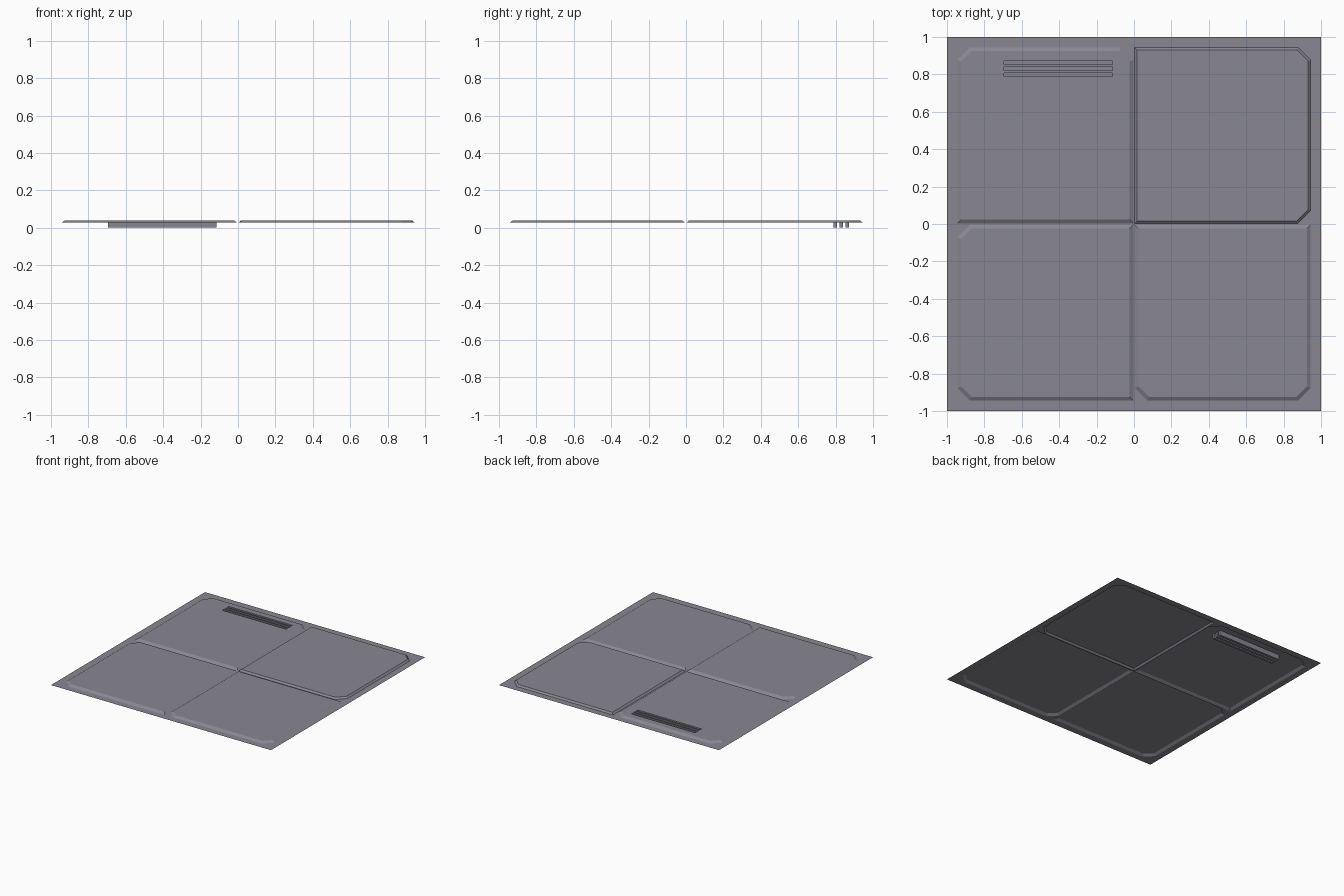
import bpy, bmesh, math
from mathutils import Matrix, Vector

if "Cube" in bpy.data.objects:
    bpy.data.objects.remove(bpy.data.objects["Cube"])

BASE_Z, TOP_Z, FLOOR_Z = 0.027, 0.040, 0.0
EDGE, GAP, CHAMFER = 0.945, 0.003, 0.068

grey = bpy.data.materials.new("panel grey")
grey.diffuse_color = (0.25, 0.245, 0.285, 1.0)
grey.use_nodes = True
grey.node_tree.nodes["Principled BSDF"].inputs["Base Color"].default_value = grey.diffuse_color


def outline(inset, turns):
    """Panel outline with two cut corners, turned about the centre."""
    x0, x1 = -EDGE + inset, -GAP - inset
    y0, y1 = GAP + inset, EDGE - inset
    c = CHAMFER - inset * (2 - math.sqrt(2))
    pts = [(x0, y0), (x1, y0), (x1, y1 - c), (x1 - c, y1), (x0 + c, y1), (x0, y1 - c)]
    rot = Matrix.Rotation(-turns * math.pi / 2, 2)
    return [rot @ Vector(p) for p in pts]


def rect(x0, x1, y0, y1):
    return [(x0, y0), (x1, y0), (x1, y1), (x0, y1)]


def ring(bm, pts, z):
    verts = [bm.verts.new((p[0], p[1], z)) for p in pts]
    edges = [bm.edges.new((v, verts[(i + 1) % len(verts)])) for i, v in enumerate(verts)]
    return verts, edges


def bridge(bm, outer, inner):
    n = len(outer)
    for i in range(n):
        j = (i + 1) % n
        bm.faces.new((outer[i], outer[j], inner[j], inner[i]))


def fill(bm, edges):
    """Fill a flat outline, leaving the inner loops open."""
    res = bmesh.ops.triangle_fill(bm, edges=edges, use_beauty=True, normal=(0, 0, 1))
    for f in res["geom"]:
        if isinstance(f, bmesh.types.BMFace):
            f.normal_update()
            if f.normal.z < 0:
                f.normal_flip()


def finish(bm, name):
    mesh = bpy.data.meshes.new(name)
    bm.to_mesh(mesh)
    bm.free()
    mesh.materials.append(grey)
    bpy.context.collection.objects.link(bpy.data.objects.new(name, mesh))


# Vent slots in the back left panel
SLOTS = [rect(-0.695, -0.115, y, y + 0.019) for y in (0.789, 0.821, 0.853)]

# Base sheet with openings under the panels
bm = bmesh.new()
edges = ring(bm, rect(-1, 1, -1, 1), BASE_Z)[1]
for k in range(4):
    edges += ring(bm, outline(0, k), BASE_Z)[1]
fill(bm, edges)
finish(bm, "base_sheet")

# Four raised panels in a pinwheel; the back right one has a steeper edge
names = ["back_left_panel", "back_right_panel", "front_right_panel", "front_left_panel"]
for k, name in enumerate(names):
    bm = bmesh.new()
    low, _ = ring(bm, outline(0, k), BASE_Z)
    high, edges = ring(bm, outline(0.014 if k == 1 else 0.021, k), TOP_Z)
    bridge(bm, low, high)
    if k == 0:
        for s in SLOTS:
            edges += ring(bm, s, TOP_Z)[1]
    fill(bm, edges)
    finish(bm, name)

# Sunken vent slots
for i, s in enumerate(SLOTS):
    bm = bmesh.new()
    rim, _ = ring(bm, s, TOP_Z)
    floor, _ = ring(bm, s, FLOOR_Z)
    bridge(bm, rim, floor)
    bm.faces.new(floor)
    finish(bm, f"vent_slot_{i + 1}")
